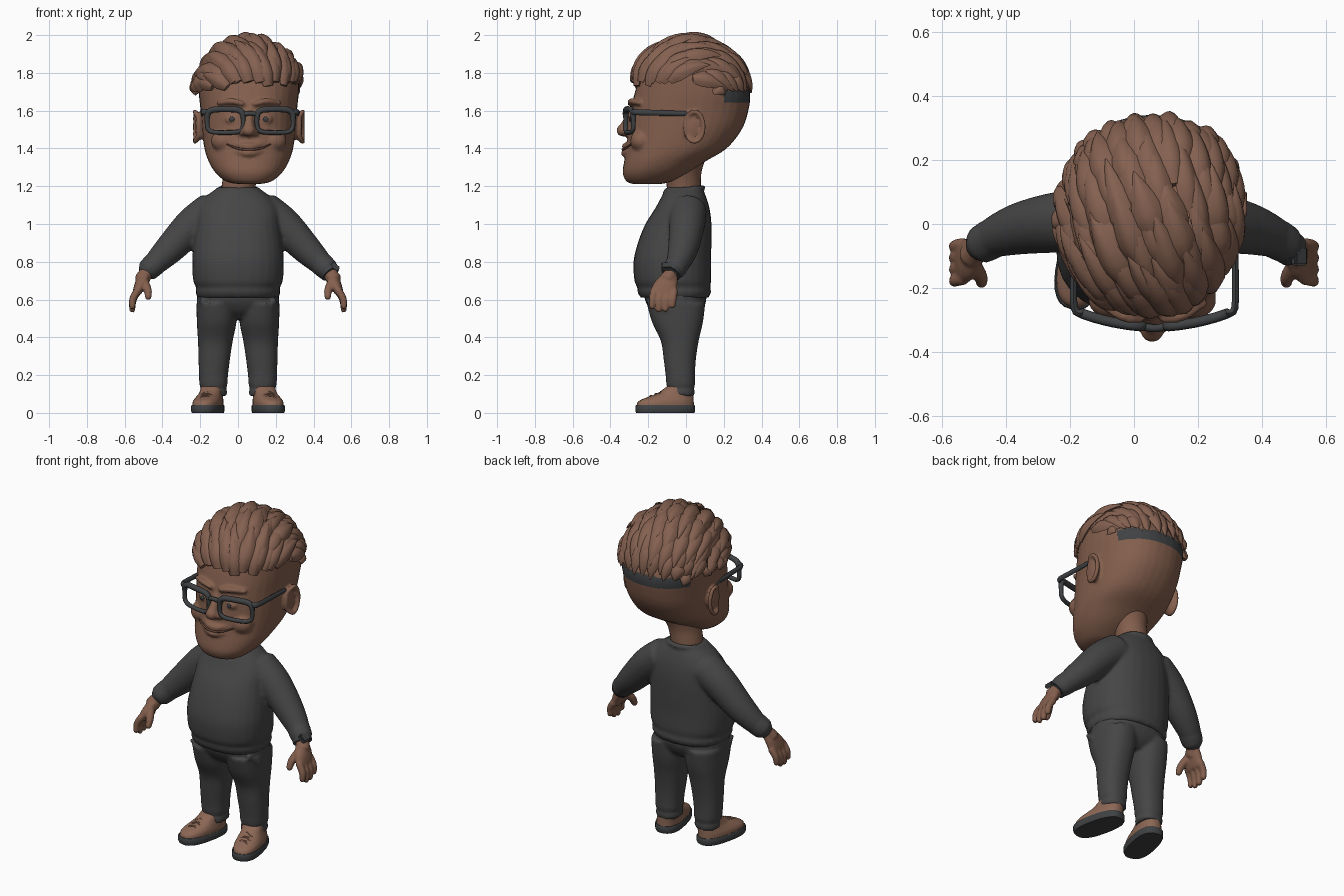
import bpy, bmesh, math, random
from mathutils import Vector, Matrix

random.seed(4)
if "Cube" in bpy.data.objects:
    bpy.data.objects.remove(bpy.data.objects["Cube"])


def material(name, rgb):
    m = bpy.data.materials.new(name)
    m.use_nodes = True
    m.diffuse_color = (*rgb, 1)
    m.node_tree.nodes["Principled BSDF"].inputs["Base Color"].default_value = (*rgb, 1)
    return m


SKIN = material("skin_brown", (0.23, 0.115, 0.075))
HAIR = material("hair_brown", (0.23, 0.118, 0.08))
LEATHER = material("shoe_brown", (0.26, 0.135, 0.09))
CLOTH = material("cloth_grey", (0.06, 0.06, 0.061))
DARK = material("dark_grey", (0.05, 0.053, 0.056))
LIP = material("mouth_brown", (0.12, 0.055, 0.037))
HX = 0.057  # head centre line


def spline(pts, n=4, closed=False):
    """Smooth path through tuples of any length."""
    out, count = [], len(pts)
    for i in range(count if closed else count - 1):
        def at(k):
            return pts[k % count] if closed else pts[min(max(k, 0), count - 1)]
        a, b, c, d = at(i - 1), at(i), at(i + 1), at(i + 2)
        for k in range(n):
            t = k / n
            out.append(tuple(q + t / 2 * (r - p + t * (2 * p - 5 * q + 4 * r - s + t * (3 * q - p - 3 * r + s)))
                             for p, q, r, s in zip(a, b, c, d)))
    return out if closed else out + [pts[-1]]


def loft(bm, rings, closed=False):
    vs = [[bm.verts.new(p) for p in ring] for ring in rings]
    n = len(vs[0])
    for i in range(len(vs) if closed else len(vs) - 1):
        a, b = vs[i], vs[(i + 1) % len(vs)]
        for j in range(n):
            k = (j + 1) % n
            bm.faces.new((a[j], a[k], b[k], b[j]))
    if not closed:
        bm.faces.new(vs[0][::-1])
        bm.faces.new(vs[-1])


def stack(bm, rows, power=2.3, seg=28, spin=0.0, n=4):
    """Loft of horizontal rounded ovals: z, cx, cy, rx, ry."""
    rings = []
    for z, cx, cy, rx, ry in spline(rows, n):
        ring = []
        for j in range(seg):
            c, s = math.cos(j * math.tau / seg), math.sin(j * math.tau / seg)
            p = Vector((math.copysign(abs(c) ** (2 / power), c) * rx,
                        math.copysign(abs(s) ** (2 / power), s) * ry, 0))
            ring.append(Matrix.Rotation(spin, 3, "Z") @ p + Vector((cx, cy, z)))
        rings.append(ring)
    loft(bm, rings)


def tube(bm, pts, seg=12, closed=False, n=4, rounded=True, flat=1.0):
    """Round tube along points x, y, z, radius."""
    path = spline(pts, n, closed)
    if rounded and not closed:
        for end, nxt in ((0, 1), (-1, -2)):
            p, r = Vector(path[end][:3]), path[end][3]
            tip = p + (p - Vector(path[nxt][:3])).normalized() * r * 0.6
            path.insert(0 if end == 0 else len(path), (*tip, r * 0.55))
    ps, rings, side = [Vector(p[:3]) for p in path], [], None
    for i, p in enumerate(ps):
        a = ps[i - 1] if closed or i else p
        b = ps[(i + 1) % len(ps)] if closed or i < len(ps) - 1 else p
        t = (b - a).normalized()
        ref = side or (Vector((0, 1, 0)) if abs(t.y) < 0.8 else Vector((1, 0, 0)))
        side = (ref - t * ref.dot(t)).normalized()
        up = t.cross(side)
        rings.append([p + path[i][3] * (side * math.cos(w) * flat + up * math.sin(w))
                      for w in (j * math.tau / seg for j in range(seg))])
    loft(bm, rings, closed)


def ball(bm, centre, radii):
    bmesh.ops.create_uvsphere(bm, u_segments=20, v_segments=12, radius=1,
                              matrix=Matrix.Translation(centre) @ Matrix.Diagonal((*radii, 1)))


def finish(name, bm, mat, voxel=0, passes=4, angle=50):
    bmesh.ops.recalc_face_normals(bm, faces=bm.faces[:])
    me = bpy.data.meshes.new(name)
    bm.to_mesh(me)
    bm.free()
    ob = bpy.data.objects.new(name, me)
    bpy.context.collection.objects.link(ob)
    bpy.ops.object.select_all(action="DESELECT")
    ob.select_set(True)
    bpy.context.view_layer.objects.active = ob
    if voxel:  # fuse overlapping forms into one soft skin
        mod = ob.modifiers.new("fuse", "REMESH")
        mod.mode, mod.voxel_size = "VOXEL", voxel
        mod = ob.modifiers.new("soften", "SMOOTH")
        mod.factor, mod.iterations = 0.5, passes
        bpy.ops.object.convert(target="MESH")
    ob.data.materials.clear()
    ob.data.materials.append(mat)
    bpy.ops.object.shade_smooth_by_angle(angle=math.radians(angle))
    return ob


# Sweater: belly, hem and sleeves
bm = bmesh.new()
stack(bm, [(.61, 0, -.06, .215, .18), (.64, 0, -.062, .225, .195), (.665, 0, -.065, .222, .193),
           (.70, 0, -.07, .237, .203), (.8, 0, -.073, .243, .205), (.9, 0, -.06, .235, .195),
           (1, 0, -.04, .222, .175), (1.08, 0, -.02, .215, .145), (1.14, 0, -.012, .175, .12),
           (1.18, 0, -.01, .125, .1), (1.195, 0, -.01, .1, .092)])
for s in (-1, 1):
    tube(bm, [(s * .14, .01, 1.07, .1), (s * .24, .005, .995, .095), (s * .345, -.012, .885, .083),
              (s * .42, -.035, .81, .068), (s * .45, -.05, .78, .058)], seg=20)
    tube(bm, [(s * .445, -.047, .785, .064), (s * .478, -.066, .755, .06)], seg=20)
tube(bm, [(.103 * math.cos(a), -.01 + .098 * math.sin(a), 1.182 + .012 * math.sin(a), .014)
          for a in (k * math.tau / 12 for k in range(12))], closed=True)
finish("sweater", bm, CLOTH, .01, 4)

# Trousers
bm = bmesh.new()
stack(bm, [(.5, 0, -.045, .1, .09), (.54, 0, -.05, .19, .135), (.6, 0, -.055, .218, .163), (.66, 0, -.06, .208, .16)])
for s in (-1, 1):
    stack(bm, [(.58, s * .112, -.053, .108, .155), (.48, s * .113, -.045, .105, .135),
               (.38, s * .12, -.033, .092, .1), (.28, s * .126, -.033, .083, .085),
               (.2, s * .13, -.03, .077, .078), (.15, s * .13, -.028, .074, .076),
               (.13, s * .13, -.028, .067, .07), (.115, s * .13, -.028, .072, .074),
               (.09, s * .13, -.028, .07, .073)])
    tube(bm, [(s * .19, -.17, .6, .012), (s * .215, -.1, .54, .01)])
finish("trousers", bm, CLOTH, .01, 3)

# Shoes, soles and laces
for s, side in ((-1, "right"), (1, "left")):
    spin = s * .22
    bm = bmesh.new()
    stack(bm, [(0, s * .16, -.11, .074, .155), (.01, s * .16, -.11, .078, .16),
               (.036, s * .16, -.11, .078, .16), (.042, s * .16, -.11, .074, .156)], 2.6, 28, spin, 1)
    finish(side + "_sole", bm, DARK)
    bm = bmesh.new()
    stack(bm, [(.036, s * .16, -.11, .073, .154), (.062, s * .158, -.105, .072, .148),
               (.085, s * .15, -.08, .065, .122), (.105, s * .142, -.055, .06, .095),
               (.14, s * .135, -.033, .058, .068)], 2.4, 28, spin)
    finish(side + "_shoe", bm, LEATHER)
    bm = bmesh.new()
    for k in range(3):
        x, y, z = s * (.158 + .006 * k), -.13 - .028 * k, .112 - .011 * k
        for d in (-1, 1):
            tube(bm, [(x - .032, y + .009 * d, z - .012, .005), (x, y, z, .006),
                      (x + .032, y - .009 * d, z - .012, .005)], 6)
    finish(side + "_laces", bm, LEATHER)

# Hands: wrist, palm, four fingers and thumb
for s, side in ((-1, "right"), (1, "left")):
    bm = bmesh.new()
    tube(bm, [(s * .45, -.05, .78, .04), (s * .487, -.078, .738, .038), (s * .508, -.1, .705, .042)])
    stack(bm, [(.73, s * .495, -.088, .03, .042), (.69, s * .513, -.107, .032, .062),
               (.64, s * .532, -.12, .026, .07), (.625, s * .536, -.122, .02, .066)])
    for i in range(4):
        y, drop = -.176 + .036 * i, (0, -.018, -.015, .004)[i]
        tube(bm, [(s * .53, y + .006, .65, .02), (s * .556, y, .605 + drop / 2, .0195),
                  (s * .56, y - .004, .56 + drop, .016)])
    tube(bm, [(s * .5, -.125, .7, .024), (s * .478, -.165, .65, .022), (s * .475, -.185, .61, .017)])
    finish(side + "_hand", bm, SKIN, .007, 2)

# Watch on the left wrist
bm = bmesh.new()
tube(bm, [(.472, -.066, .762, .056), (.492, -.08, .737, .054)], 20, n=1, rounded=False)
finish("watch_band", bm, DARK)
bm = bmesh.new()
turn = Matrix.Translation((.515, -.1, .775)) @ Matrix.Rotation(math.radians(40), 4, "Y")
bmesh.ops.create_cube(bm, size=1, matrix=turn @ Matrix.Diagonal((.05, .06, .026, 1)))
bmesh.ops.bevel(bm, geom=bm.edges[:], offset=.006, segments=2, affect="EDGES")
finish("watch_case", bm, DARK)

# Neck
bm = bmesh.new()
stack(bm, [(1.12, 0, -.01, .09, .085), (1.2, .003, -.012, .09, .09), (1.28, .02, -.012, .093, .095),
           (1.36, .04, 0, .11, .11)], 2)
finish("neck", bm, SKIN)

# Head: rows of height, front, back, half width
bm = bmesh.new()
shape = [(1.212, -.28, -.13, .06), (1.225, -.315, -.08, .12), (1.27, -.335, .01, .175), (1.33, -.328, .1, .212),
         (1.4, -.315, .215, .235), (1.5, -.305, .295, .248), (1.6, -.293, .33, .255), (1.7, -.27, .338, .265),
         (1.8, -.235, .285, .262), (1.88, -.19, .2, .225), (1.94, -.12, .1, .14)]
stack(bm, [(z, HX, (f + b) / 2, w, (b - f) / 2) for z, f, b, w in shape], 2.25, 36)
tube(bm, [(HX, -.275, 1.6, .022), (HX, -.305, 1.55, .024), (HX, -.33, 1.5, .032)])
ball(bm, (HX, -.333, 1.495), (.036, .036, .032))
for s in (-1, 1):
    ball(bm, (HX + s * .03, -.312, 1.487), (.024, .026, .022))
    ball(bm, (HX + s * .13, -.235, 1.44), (.07, .06, .06))
    ball(bm, (HX + s * .09, -.272, 1.553), (.036, .026, .026))
    tube(bm, [(HX + s * .03, -.295, 1.635, .013), (HX + s * .09, -.288, 1.65, .017),
              (HX + s * .165, -.245, 1.64, .011)])
    # Ear with a raised rim
    ex = HX + s * .262
    ball(bm, (ex, .035, 1.515), (.022, .045, .075))
    tube(bm, [(ex + s * (.006 + .016 * (math.cos(a) > -.4)), .045 + .048 * math.cos(a), 1.515 + .08 * math.sin(a), .0125)
              for a in (k * math.tau / 10 for k in range(10))], closed=True)
for z, r in ((1.375, .02), (1.412, .016)):
    tube(bm, [(HX - .095, -.284, z + .02, r * .6), (HX, -.325, z, r), (HX + .095, -.284, z + .02, r * .6)])
head = finish("head", bm, SKIN, .009, 3)
head.data.materials.append(DARK)
for f in head.data.polygons:  # dark strip around the back of the head
    x, y, z = f.center
    if y > .2 and abs(z - 1.675) < .035 and -.2 < x < .3:
        f.material_index = 1

# Mouth line and pupils
bm = bmesh.new()
tube(bm, [(HX - .115, -.291, 1.422, .004), (HX - .06, -.322, 1.4, .006), (HX, -.335, 1.394, .006),
          (HX + .06, -.322, 1.4, .006), (HX + .115, -.291, 1.422, .004)], 8)
finish("mouth_line", bm, LIP)
bm = bmesh.new()
for s in (-1, 1):
    ball(bm, (HX + s * .09, -.297, 1.555), (.014, .005, .014))
finish("pupils", bm, DARK)

# Hair: overlapping locks swept back over a dome
bm = bmesh.new()


def dome(a, b):
    r = math.hypot(a, b) or 1e-6
    t = r * 1.5
    n = Vector((math.sin(t) * a / r, math.sin(t) * b / r, math.cos(t)))
    return Vector((HX + n.x * .27, .02 + n.y * .3, 1.69 + n.z * .278)), n


def lock(a, b, da, db, width, lift):
    rings, steps = [], 8
    pts = [dome(a + da * k / steps, b + db * k / steps) for k in range(steps + 1)]
    for k, (p, n) in enumerate(pts):
        u = k / steps
        t = (pts[min(k + 1, steps)][0] - pts[max(k - 1, 0)][0]).normalized()
        side = t.cross(n).normalized()
        w = width * max(.04, min(1, .55 + u * 1.6) * (1 - u ** 2.6))
        p = p + n * (.006 + lift * u)
        rings.append([p + side * w * c + n * w * .62 * h
                      for c, h in ((1, 0), (.5, .75), (0, 1), (-.5, .75), (-1, 0), (0, -1))])
    loft(bm, rings)


for row in range(9):
    b = -.88 + row * .185
    for col in range(11):
        a = -.95 + col * .19 + (row % 2) * .09 + random.uniform(-.03, .03)
        r = math.hypot(a, b)
        if r > .97:
            continue
        back = (b + .9) / 1.6
        da, db = -.3 * (1 - back) + .12 * a * back, random.uniform(.42, .6)
        reach = math.hypot(a + da, b + db)
        k = min(1, max(.3, (1.04 - r) / max(reach - r, .01))) if reach > 1.04 else 1
        lock(a, b, da * k, db * k, random.uniform(.04, .055), random.uniform(.012, .035))
for k in range(9):  # front quiff along the hairline
    w = math.radians(-150 + k * 15)
    lock(.9 * math.cos(w), .9 * math.sin(w), -.2, .5, .05, .02)
finish("hair_locks", bm, HAIR, angle=35)

# Glasses: two rims, bridge and temples
bm = bmesh.new()
GX = .064
for s in (-1, 1):
    rim = []
    for k in range(20):
        c, d = math.cos(k * math.tau / 20), math.sin(k * math.tau / 20)
        px = .132 + .096 * math.copysign(abs(c) ** .5, c)
        pz = 1.546 + .062 * math.copysign(abs(d) ** .5, d)
        rim.append((GX + s * px, -.32 + .8 * px * px, pz, .0125 + .004 * (d > .3)))
    tube(bm, rim, 8, True, 2)
    tube(bm, [(GX + s * .225, -.278, 1.592, .018), (GX + s * .25, -.262, 1.592, .016),
              (GX + s * .252, -.14, 1.588, .015), (GX + s * .252, -.0, 1.584, .013)], 8, flat=.7)
tube(bm, [(GX - .045, -.318, 1.578, .013), (GX, -.325, 1.586, .012), (GX + .045, -.318, 1.578, .013)], 8)
finish("glasses", bm, DARK)
